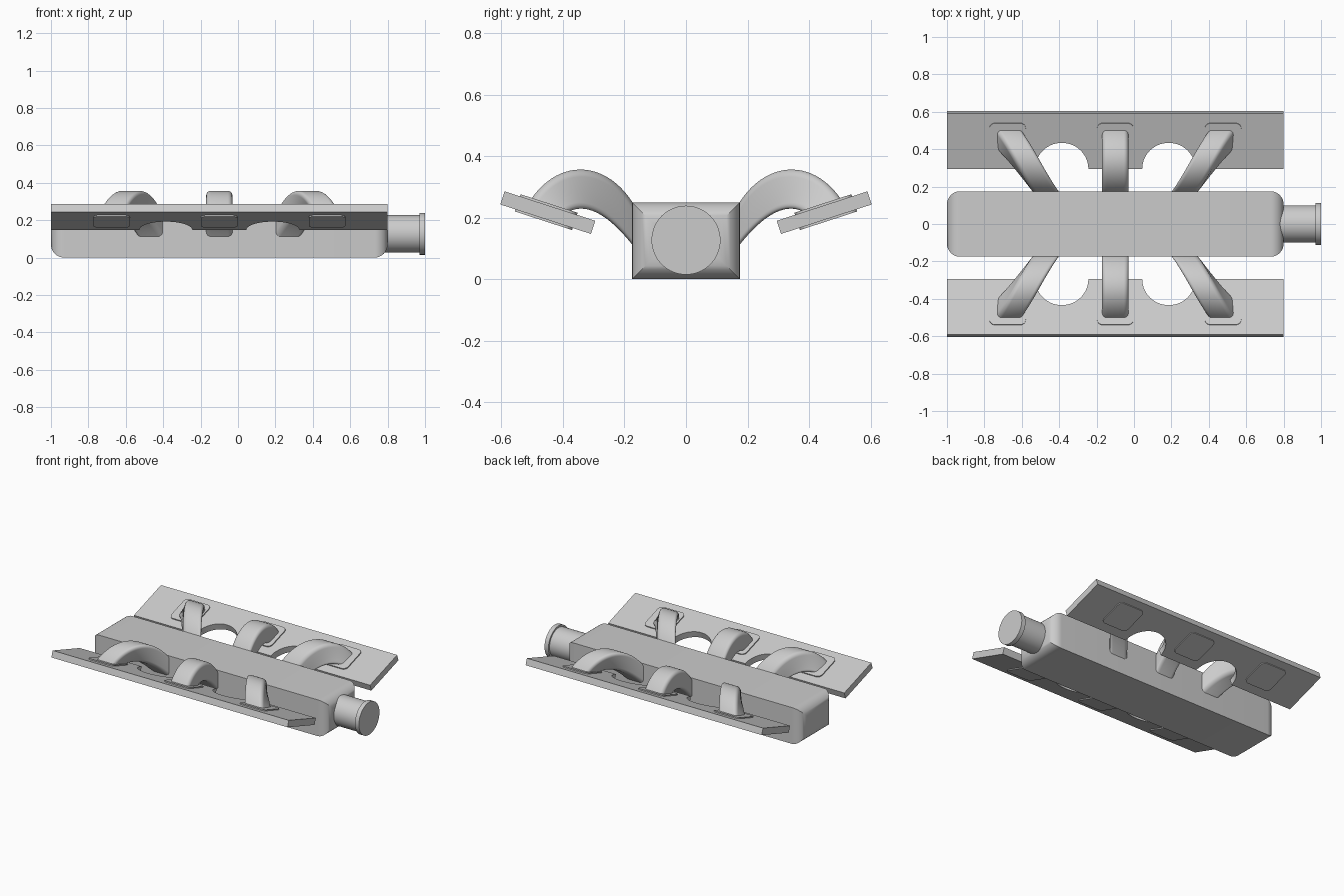
import bpy, bmesh
from math import sin, cos, pi, radians, sqrt
from mathutils import Vector

if "Cube" in bpy.data.objects:
    bpy.data.objects.remove(bpy.data.objects["Cube"])

TILT = radians(18)
MID = -0.1                                   # x of the centre runner


def make(name, rings):
    """Loft closed rings of points and cap both ends."""
    bm = bmesh.new()
    loops = [[bm.verts.new(p) for p in r] for r in rings]
    n = len(loops[0])
    for a, b in zip(loops, loops[1:]):
        for i in range(n):
            j = (i + 1) % n
            bm.faces.new((a[i], a[j], b[j], b[i]))
    bm.faces.new(loops[0])
    bm.faces.new(loops[-1])
    bmesh.ops.recalc_face_normals(bm, faces=bm.faces)
    me = bpy.data.meshes.new(name)
    bm.to_mesh(me)
    bm.free()
    ob = bpy.data.objects.new(name, me)
    bpy.context.collection.objects.link(ob)
    bpy.ops.object.select_all(action='DESELECT')
    ob.select_set(True)
    bpy.context.view_layer.objects.active = ob
    bpy.ops.object.shade_smooth_by_angle(angle=radians(30))
    return ob


def rounded_rect(w, h, r, seg=6):
    pts = []
    for k, (sx, sy) in enumerate([(1, 1), (-1, 1), (-1, -1), (1, -1)]):
        for i in range(seg + 1):
            a = (k + i / seg) * pi / 2
            pts.append((sx * (w / 2 - r) + r * cos(a), sy * (h / 2 - r) + r * sin(a)))
    return pts


def tilted(x, v, depth, s):
    """Point on the tilted flange: v runs outward, depth goes below its top."""
    return (x, s * (0.295 + v * cos(TILT) + depth * sin(TILT)),
            0.19 + v * sin(TILT) - depth * cos(TILT))


def bezier(p, t):
    a, b, c, d = map(Vector, p)
    q = 1 - t
    return a * q**3 + b * 3 * q * q * t + c * 3 * q * t * t + d * t**3


# Plenum: box with the edges of both end faces rounded
R, N = 0.07, 8
steps = [(-1 + R * (1 - sin(i / N * pi / 2)), R * (1 - cos(i / N * pi / 2)))
         for i in range(N, -1, -1)]
steps += [(-0.2 - x, ins) for x, ins in reversed(steps)]
make("plenum", [[(x, sy * (0.175 - ins), 0.125 + sz * (0.125 - ins))
                 for sy, sz in [(-1, -1), (1, -1), (1, 1), (-1, 1)]]
                for x, ins in steps])

# Inlet pipe with end lip
make("inlet_pipe", [[(x, r * cos(a * pi / 32), 0.127 + r * sin(a * pi / 32)) for a in range(64)]
                    for x, r in [(0.7, 0.1), (0.97, 0.1), (0.97, 0.112), (1.0, 0.112)]])

# Flange outline with two round notches in the inner edge
outline = [(-1, 0)]
for cx in (MID - 0.286, MID + 0.286):
    outline += [(cx - 0.142 * cos(i * pi / 28), 0.146 * sin(i * pi / 28)) for i in range(29)]
outline += [(0.8, 0), (0.8, 0.31), (-1, 0.31)]

OUTER = [(0.165, 0.235), (0.25, 0.385), (0.41, 0.4), (0.505, 0.258)]
INNER = [(0.165, 0.1), (0.25, 0.21), (0.325, 0.255), (0.39, 0.215)]

for s, side in ((-1, "front"), (1, "back")):
    make(side + "_flange", [[tilted(x, v, d, s) for x, v in outline] for d in (0, 0.045)])
    for k in (-1, 0, 1):
        # Port pad, standing slightly proud on both faces
        pad = rounded_rect(0.195, 0.195, 0.03)
        make(f"{side}_pad_{k + 2}",
             [[tilted(MID + k * 0.576 + x, 0.16 + v, d, s) for x, v in pad]
              for d in (-0.007, 0.052)])
        # Arched runner from plenum to pad
        rings = []
        for i in range(25):
            t = i / 24
            o, n = bezier(OUTER, t), bezier(INNER, t)
            c, up = (o + n) / 2, (o - n).normalized()
            cx = MID + k * (0.365 + 0.2 * t)
            rings.append([(cx + u, s * (c.x + up.x * w), c.y + up.y * w)
                          for u, w in rounded_rect(0.14, (o - n).length, 0.025)])
        make(f"{side}_runner_{k + 2}", rings)
